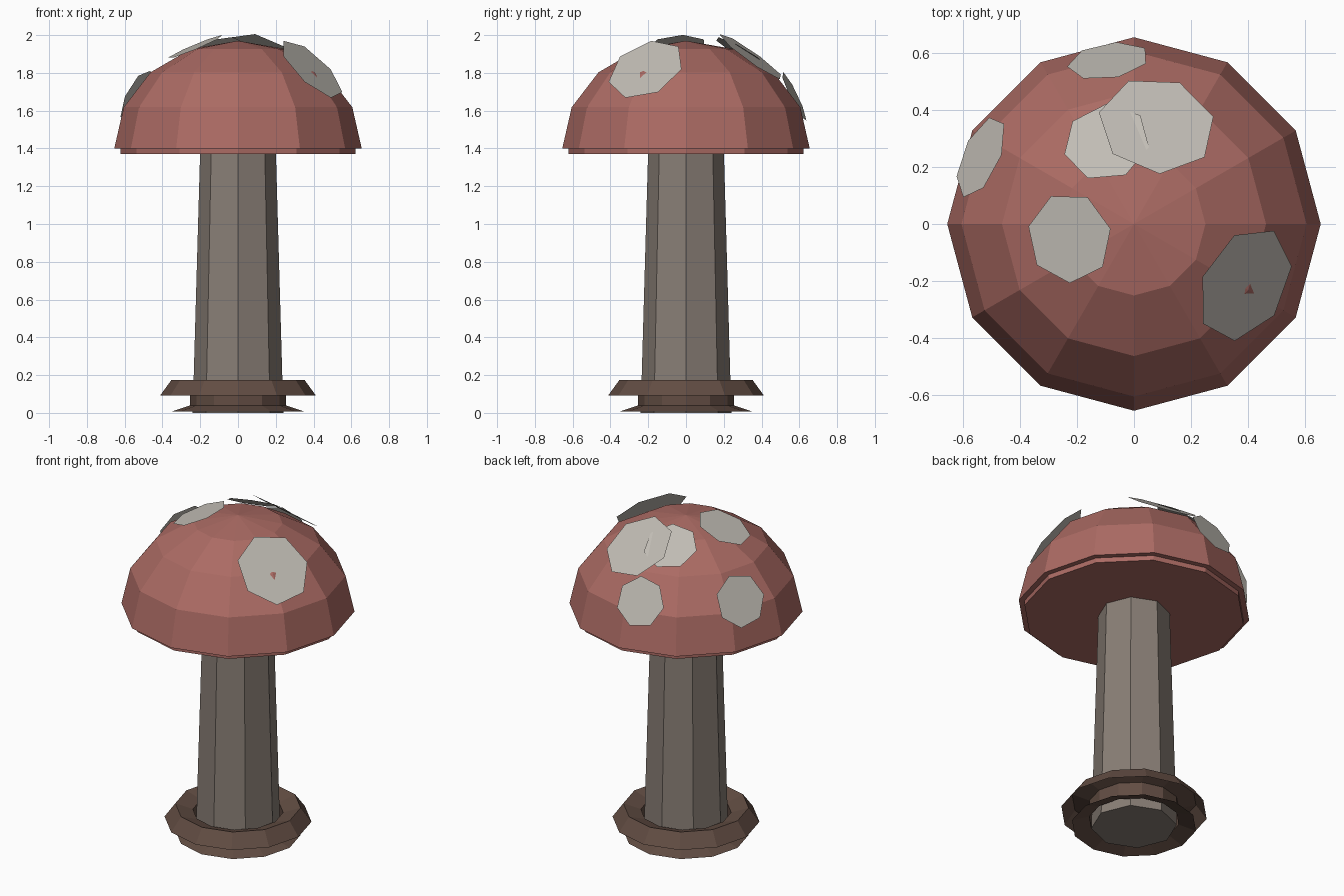
import bpy
from math import cos, sin, tau, radians
from mathutils import Vector

if "Cube" in bpy.data.objects:
    bpy.data.objects.remove(bpy.data.objects["Cube"])


def material(name, rgb):
    m = bpy.data.materials.new(name)
    m.diffuse_color = (*rgb, 1)
    m.use_nodes = True
    m.node_tree.nodes["Principled BSDF"].inputs["Base Color"].default_value = m.diffuse_color
    return m


def make(name, verts, faces, mat):
    me = bpy.data.meshes.new(name)
    me.from_pydata(verts, [], faces)
    me.materials.append(mat)
    ob = bpy.data.objects.new(name, me)
    bpy.context.collection.objects.link(ob)
    return ob


def lathe(name, profile, sides, mat, cap_first=False, cap_last=False):
    """Flat-faced revolve of (radius, z) points listed from bottom to top."""
    n = sides
    verts = [(r * cos(tau * i / n), r * sin(tau * i / n), z)
             for r, z in profile for i in range(n)]
    faces = [(k * n + i, k * n + (i + 1) % n, (k + 1) * n + (i + 1) % n, (k + 1) * n + i)
             for k in range(len(profile) - 1) for i in range(n)]
    top = (len(profile) - 1) * n
    if cap_first:
        faces.append(tuple(reversed(range(n))))
    if cap_last == "point":
        verts.append((0, 0, 1.97))
        faces += [(top + i, top + (i + 1) % n, top + n) for i in range(n)]
    elif cap_last:
        faces.append(tuple(range(top, top + n)))
    return make(name, verts, faces, mat)


red = material("cap_red", (0.41, 0.147, 0.127))
beige = material("stem_beige", (0.25, 0.21, 0.18))
brown = material("base_brown", (0.122, 0.074, 0.056))
pale = material("spot_pale", (0.527, 0.50, 0.455))

# Tapered stem
lathe("stem", [(0.24, 0), (0.20, 1.40)], 8, beige, True, True)

# Half-dome cap with a small stepped underside
dome = [(0.655 * cos(radians(a)), 1.40 + 0.57 * sin(radians(a))) for a in (0, 22.5, 45, 67.5)]
lathe("cap", [(0.622, 1.37), (0.622, 1.40)] + dome, 12, red, True, "point")

# Base ring: five-point tube section, left open on its lower outer side
ring = [(0.325 + 0.088 * cos(tau * k / 5), 0.091 + 0.088 * sin(tau * k / 5)) for k in range(5)]
lathe("base_ring", ring, 12, brown)

# Flat seven-sided spots facing away from the dome centre:
# centre, radius, position (x, y) that one corner points at
spots = [
    ((0.389, -0.211, 1.819), 0.213, (0.55, -0.15)),
    ((-0.226, -0.048, 1.938), 0.16, (-0.225, -0.205)),
    ((-0.537, 0.235, 1.675), 0.154, (-0.60, 0.09)),
    ((-0.09, 0.572, 1.675), 0.146, (-0.06, 0.64)),
    ((-0.096, 0.287, 1.912), 0.154, (0.05, 0.27)),
    ((0.08, 0.346, 1.886), 0.208, (0.09, 0.18)),
]
for i, (c, r, p) in enumerate(spots):
    c = Vector(c)
    n = c - Vector((0, 0, 1.40))
    dx, dy = p[0] - c.x, p[1] - c.y
    u = Vector((dx, dy, -(n.x * dx + n.y * dy) / n.z)).normalized()
    v = n.normalized().cross(u)
    pts = [c + r * (u * cos(tau * k / 7) + v * sin(tau * k / 7)) for k in range(7)]
    make(f"spot_{i + 1}", pts, [tuple(range(7))], pale)
